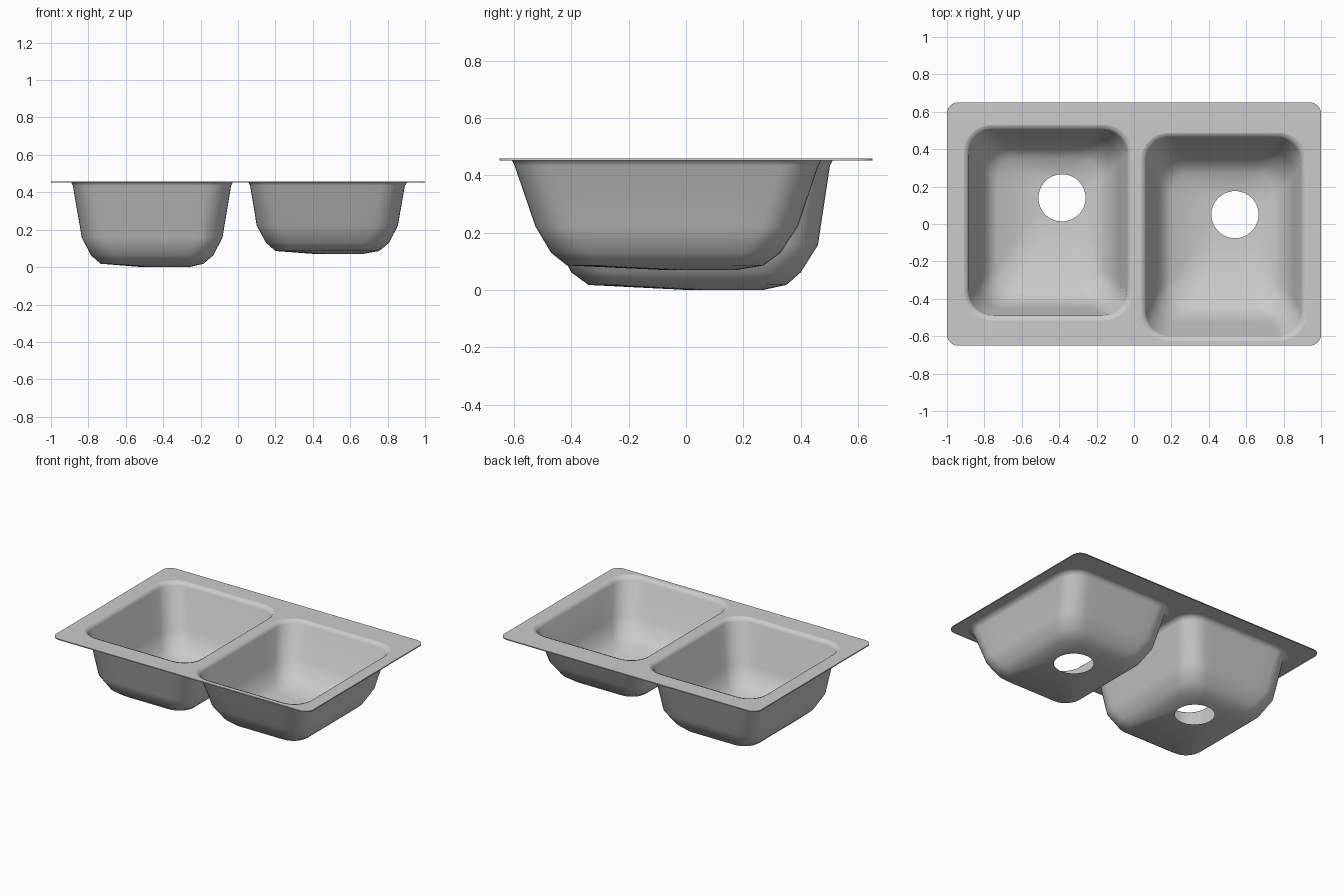
import bpy, bmesh, math

if "Cube" in bpy.data.objects:
    bpy.data.objects.remove(bpy.data.objects["Cube"])

CORNER, SIDE = 8, 6      # segments per rounded corner / per straight side
RIM_Z = 0.459


def ring(x0, x1, y0, y1, r):
    """Rounded rectangle, anticlockwise, starting at the right-hand corner arc."""
    pts = []
    corners = [(x1 - r, y0 + r, -90), (x1 - r, y1 - r, 0),
               (x0 + r, y1 - r, 90), (x0 + r, y0 + r, 180)]
    for cx, cy, a0 in corners:
        for i in range(CORNER + 1):
            a = math.radians(a0 + 90 * i / CORNER)
            pts.append((cx + r * math.cos(a), cy + r * math.sin(a)))
        # points along the straight side towards the next corner
        nx, ny, na = corners[(corners.index((cx, cy, a0)) + 1) % 4]
        a = math.radians(na)
        end = (nx + r * math.cos(a), ny + r * math.sin(a))
        start = pts[-1]
        for i in range(1, SIDE):
            t = i / SIDE
            pts.append((start[0] + (end[0] - start[0]) * t,
                        start[1] + (end[1] - start[1]) * t))
    return pts


def drain_ring(cx, cy, r):
    """Circle with the same point count, aligned corner to corner."""
    n = 4 * (CORNER + SIDE)
    out = []
    for i in range(n):
        a = math.radians(-45) + 2 * math.pi * (i - CORNER / 2) / n
        out.append((cx + r * math.cos(a), cy + r * math.sin(a)))
    return out


def add_loop(bm, pts, z):
    return [bm.verts.new((x, y, z)) for x, y in pts]


def bridge(bm, a, b):
    n = len(a)
    for i in range(n):
        j = (i + 1) % n
        bm.faces.new((a[i], b[i], b[j], a[j]))


def finish(bm, name):
    me = bpy.data.meshes.new(name)
    bm.to_mesh(me)
    bm.free()
    ob = bpy.data.objects.new(name, me)
    bpy.context.collection.objects.link(ob)
    bpy.ops.object.select_all(action='DESELECT')
    ob.select_set(True)
    bpy.context.view_layer.objects.active = ob
    bpy.ops.object.shade_smooth_by_angle(angle=math.radians(55))


def make_bowl(name, levels, drain, drain_z):
    bm = bmesh.new()
    loops = [add_loop(bm, ring(*lv[:5]), lv[5]) for lv in levels]
    loops.append(add_loop(bm, drain_ring(*drain), drain_z))
    for a, b in zip(loops, loops[1:]):
        bridge(bm, b, a)
    bmesh.ops.reverse_faces(bm, faces=bm.faces[:])
    # make the inside of the bowl the front side
    bm.normal_update()
    if sum(f.normal.z for f in bm.faces) < 0:
        bmesh.ops.reverse_faces(bm, faces=bm.faces[:])
    finish(bm, name)


# x0, x1, y0, y1, corner radius, z of each level from lip to floor
left = [(-0.91, -0.01, -0.515, 0.53, 0.15, RIM_Z),
        (-0.893, -0.027, -0.497, 0.513, 0.135, 0.454),
        (-0.883, -0.037, -0.487, 0.502, 0.13, 0.435),
        (-0.835, -0.083, -0.45, 0.46, 0.13, 0.157),
        (-0.785, -0.133, -0.40, 0.40, 0.13, 0.062),
        (-0.735, -0.185, -0.34, 0.35, 0.11, 0.018)]
right = [(0.037, 0.925, -0.625, 0.487, 0.15, RIM_Z),
         (0.055, 0.905, -0.608, 0.472, 0.135, 0.454),
         (0.065, 0.892, -0.598, 0.462, 0.13, 0.435),
         (0.10, 0.855, -0.525, 0.39, 0.13, 0.222),
         (0.15, 0.808, -0.47, 0.33, 0.13, 0.13),
         (0.20, 0.755, -0.415, 0.27, 0.11, 0.086)]

# bowls, each narrowing to its drain hole
make_bowl("left_bowl", left, (-0.385, 0.14, 0.126), 0.0)
make_bowl("right_bowl", right, (0.54, 0.05, 0.126), 0.07)

# flat rim sheet with both bowl openings and a small turned-down edge
bm = bmesh.new()
outer = add_loop(bm, ring(-1, 1, -0.65, 0.65, 0.06), RIM_Z)
holes = [add_loop(bm, ring(*b[0][:5]), RIM_Z) for b in (left, right)]
edges = []
for lp in [outer] + holes:
    edges += [bm.edges.new((lp[i], lp[(i + 1) % len(lp)])) for i in range(len(lp))]
bmesh.ops.triangle_fill(bm, edges=edges, use_beauty=True, normal=(0, 0, 1))
skirt = add_loop(bm, ring(-1, 1, -0.65, 0.65, 0.06), RIM_Z - 0.007)
bridge(bm, outer, skirt)
bmesh.ops.recalc_face_normals(bm, faces=bm.faces[:])
if sum(f.normal.z for f in bm.faces) < 0:
    bmesh.ops.reverse_faces(bm, faces=bm.faces[:])
finish(bm, "rim")
